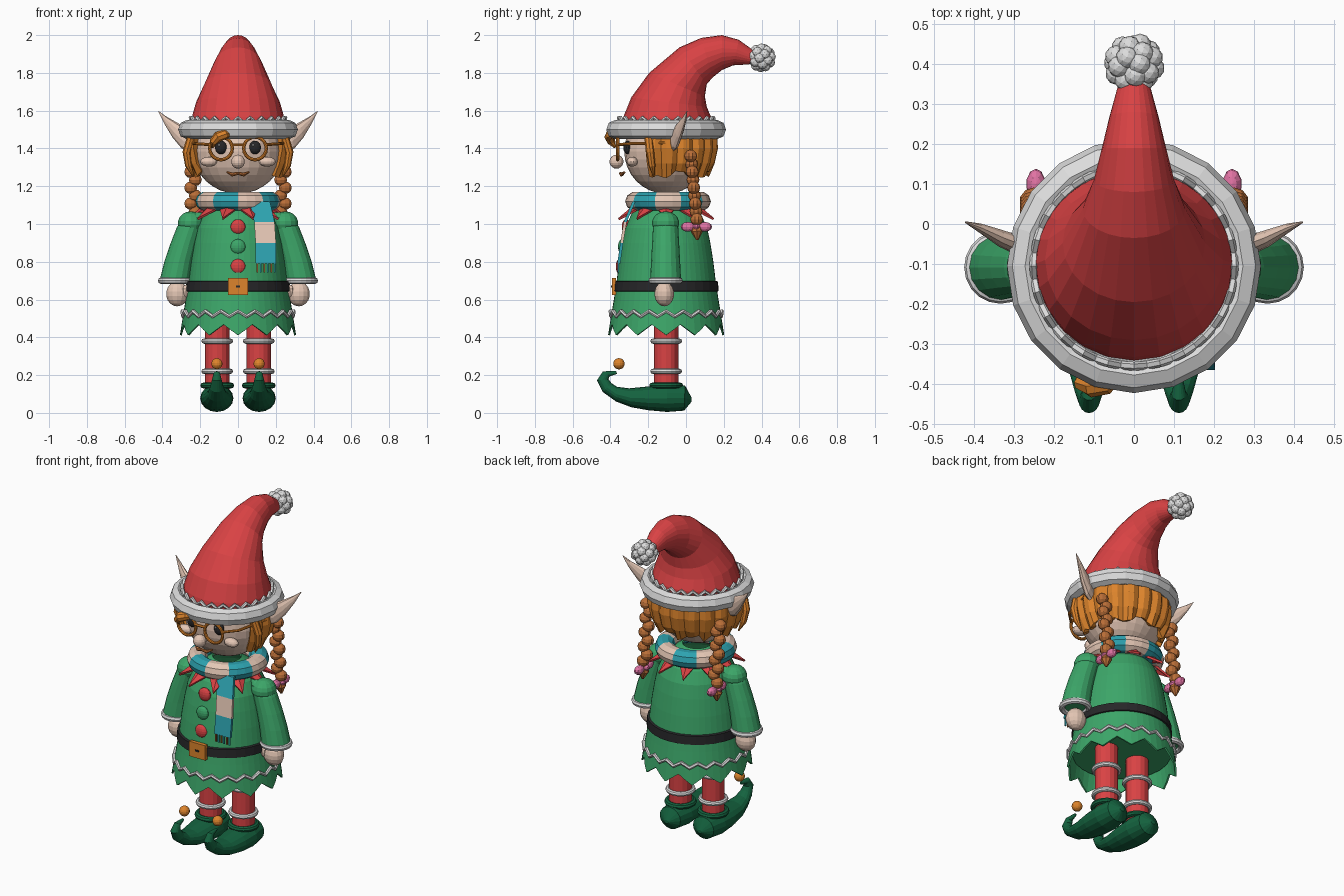
import bpy, bmesh, math, random
from mathutils import Vector as V, Matrix

random.seed(4)
if "Cube" in bpy.data.objects:
    bpy.data.objects.remove(bpy.data.objects["Cube"])
X, Y, Z = V((1, 0, 0)), V((0, 1, 0)), V((0, 0, 1))
TAU = math.tau
CY = -0.105  # body axis


def material(name, *rgb):
    m = bpy.data.materials.new(name)
    m.use_nodes = True
    m.diffuse_color = (*rgb, 1)
    m.node_tree.nodes["Principled BSDF"].inputs["Base Color"].default_value = (*rgb, 1)
    return m


RED = material("red cloth", .70, .055, .058)
GREEN = material("green cloth", .045, .38, .14)
DARK = material("dark green leather", .007, .125, .05)
WHITE = material("white fur", .72, .72, .72)
SKIN = material("skin and cream wool", .78, .57, .46)
GOLD = material("ginger and gold", .72, .23, .025)
BROWN = material("brown hair", .50, .16, .04)
BLACK = material("black", .02, .02, .022)
TEAL = material("teal wool", .026, .36, .43)
PINK = material("pink ribbon", .75, .17, .37)


def finish(name, bm, *mats):
    bmesh.ops.recalc_face_normals(bm, faces=bm.faces)
    me = bpy.data.meshes.new(name)
    bm.to_mesh(me)
    bm.free()
    for m in mats:
        me.materials.append(m)
    ob = bpy.data.objects.new(name, me)
    bpy.context.collection.objects.link(ob)
    return ob


def oval(c, u, v, n=16):
    return [V(c) + u * math.cos(TAU * i / n) + v * math.sin(TAU * i / n) for i in range(n)]


def loft(name, rings, *mats, closed=False, caps=True, wrap=True, rule=lambda i: 0):
    bm = bmesh.new()
    vs = [[bm.verts.new(p) for p in r] for r in rings]
    n, k = len(rings), len(rings[0])
    for i in range(n if closed else n - 1):
        a, b = vs[i], vs[(i + 1) % n]
        for j in range(k if wrap else k - 1):
            f = bm.faces.new((a[j], a[(j + 1) % k], b[(j + 1) % k], b[j]))
            f.material_index = rule(i)
    if caps and wrap and not closed:
        for i, r in ((0, vs[0]), (n - 2, vs[-1])):
            bm.faces.new(r).material_index = rule(i)
    return finish(name, bm, *mats)


def ball(name, c, r, mat, seg=14):
    r = r if isinstance(r, tuple) else (r, r, r)
    bm = bmesh.new()
    bmesh.ops.create_uvsphere(bm, u_segments=seg, v_segments=seg * 2 // 3, radius=1,
                              matrix=Matrix.Translation(c) @ Matrix.Diagonal((*r, 1)))
    return finish(name, bm, mat)


def box(name, c, size, mat):
    bm = bmesh.new()
    bmesh.ops.create_cube(bm, size=1, matrix=Matrix.Translation(c) @ Matrix.Diagonal((*size, 1)))
    return finish(name, bm, mat)


def tube(name, pts, radii, mat, closed=False, ref=Z, n=8):
    pts, rings = [V(p) for p in pts], []
    k = len(pts)
    for i, p in enumerate(pts):
        a = pts[i - 1] if i or closed else p
        b = pts[(i + 1) % k] if i < k - 1 or closed else p
        t = (b - a).normalized()
        u = t.cross(ref).normalized()
        r = radii[i] if isinstance(radii, list) else radii
        rings.append(oval(p, u * r, u.cross(t) * r, n))
    return loft(name, rings, mat, closed=closed)


def around(r, z, n, wave=0.0):
    """Circle about the body axis, alternating up and down by wave."""
    return [(r * math.cos(TAU * i / n), CY + r * math.sin(TAU * i / n),
             z + wave * (-1) ** i) for i in range(n)]


def torus(name, c, R, ru, rz, mats, n=24, m=8, rule=lambda i: 0, start=0.0):
    rings = []
    for i in range(n):
        d = V((math.cos(start + TAU * i / n), math.sin(start + TAU * i / n), 0))
        rings.append(oval(V(c) + d * R, d * ru, Z * rz, m))
    return loft(name, rings, *mats, closed=True, rule=rule)


def spine(name, sections, mat, x=0.0, n=16):
    """Loft through (y, z, y, z, half width) sections in the side plane."""
    rings = []
    for y1, z1, y2, z2, w in sections:
        a, b = V((x, y1, z1)), V((x, y2, z2))
        rings.append(oval((a + b) / 2, (a - b) / 2, X * w, n))
    return loft(name, rings, mat)


# Hat
spine("hat", [(-.345, 1.5, .14, 1.5, .25), (-.332, 1.566, .135, 1.56, .245),
              (-.29, 1.67, .11, 1.62, .222), (-.195, 1.80, .10, 1.675, .178),
              (-.035, 1.935, .11, 1.74, .128), (.08, 1.985, .14, 1.775, .1),
              (.19, 2.0, .19, 1.815, .08), (.28, 1.975, .25, 1.84, .062),
              (.37, 1.91, .335, 1.845, .038)], RED, n=24)
torus("hat_brim", (0, CY, 1.5), .272, .045, .05, [WHITE], n=20)
tube("hat_zigzag", around(.25, 1.55, 48, .013), .011, WHITE, closed=True, n=6)
bm = bmesh.new()
for i in range(26):
    h = 1 - 2 * (i + .5) / 26
    a, q = i * 2.4, math.sqrt(1 - h * h)
    bmesh.ops.create_icosphere(bm, subdivisions=2, radius=.028, matrix=Matrix.Translation(
        V((0, .4, 1.88)) + .05 * V((q * math.cos(a), q * math.sin(a), h))))
finish("hat_pompom", bm, WHITE)

# Head and face
ball("head", (0, CY, 1.385), (.238, .222, .225), SKIN, 24)
ball("nose", (0, -.368, 1.33), .037, SKIN)
tube("mouth", [(-.058, -.325, 1.275), (-.03, -.342, 1.262), (0, -.346, 1.268),
               (.03, -.342, 1.262), (.058, -.325, 1.275)], [.005, .011, .008, .011, .005], BROWN)
loft("glasses_bridge", [oval((x, -.365, 1.42), Y * .008, Z * .008, 6) for x in (-.035, .035)], GOLD)
for s, side in ((1, "left"), (-1, "right")):
    ball(side + "_cheek", (s * .155, -.285, 1.33), (.045, .03, .026), SKIN)
    ball(side + "_eye", (s * .09, -.31, 1.405), (.032, .022, .036), BLACK)
    ball(side + "_eye_glint", (s * .09 - .01, -.331, 1.418), .006, WHITE, 8)
    tube(side + "_glasses_rim", [p for p in oval((s * .09, -.362, 1.4), X * .06, Z * .06, 20)],
         .009, GOLD, closed=True, ref=Y)
    tube(side + "_glasses_arm", [(s * .15, -.36, 1.42), (s * .215, -.3, 1.425), (s * .265, -.1, 1.43)],
         .008, GOLD)
    # Pointed ear
    lean = V((-.25 * s, 0, .97))
    loft(side + "_ear", [oval((s * x, y, z), lean * h, Y * t, 10) for x, y, z, h, t in (
        (.24, -.07, 1.43, .05, .02), (.285, -.055, 1.455, .056, .026), (.335, -.035, 1.497, .042, .022),
        (.385, -.01, 1.55, .02, .012), (.422, .005, 1.597, .002, .002))], SKIN)
    # Temple lock and braid
    tube(side + "_temple_lock", [(s * .245, -.2, 1.47), (s * .272, -.19, 1.38), (s * .262, -.18, 1.31),
                                 (s * .235, -.17, 1.25)], [.022, .022, .018, .004], GOLD, ref=Y)
    for i in range(9):
        ball(f"{side}_braid_{i + 1}", (s * (.238 + .012 * (-1) ** i), .025 + .004 * i, 1.36 - .042 * i),
             (.036, .034, .033), BROWN, 10)
    tube(side + "_braid_end", [(s * .245, .055, 1.0), (s * .247, .057, .96), (s * .25, .06, .915)],
         [.02, .032, .006], BROWN, ref=Y)
    for y in (.01, .1):
        ball(side + "_ribbon_loop", (s * .245, y, .985), (.024, .038, .026), PINK, 10)
    ball(side + "_ribbon_knot", (s * .245, .055, .985), (.034, .022, .022), PINK, 10)

# Hair: ridged shell round the back with a ragged hem, and a curl in front
cols, rows = 37, [(1.255, .22), (1.32, .25), (1.40, .268), (1.49, .262)]
hair = []
hems = [random.uniform(-.014, .03) for _ in range(cols)]
for k, (z, r) in enumerate(rows):
    ring = []
    for j in range(cols):
        a = math.radians(-25 + 230 * j / (cols - 1))
        q = r + (.008 if j % 3 else -.008)
        ring.append(V((q * math.cos(a), CY + q * math.sin(a), z + (hems[j] if k == 0 else 0))))
    hair.append(ring)
shell = loft("back_hair", hair, GOLD, wrap=False)
mod = shell.modifiers.new("thickness", "SOLIDIFY")
mod.thickness, mod.offset = .035, -1
tube("front_curl", [(-.135, -.375, 1.405), (-.13, -.395, 1.435), (-.105, -.405, 1.462),
                    (-.07, -.4, 1.475), (-.03, -.37, 1.48)], [.006, .022, .028, .026, .012], GOLD, ref=Y)

# Tunic with a scalloped hem
N = 48
profile = [(.44, .302), (.51, .292), (.6, .277), (.7, .262), (.8, .25), (.9, .234), (.98, .217),
           (1.05, .185), (1.1, .14), (1.14, .08)]
tunic = [oval((0, CY, z), X * r, Y * r, N) for z, r in profile]
for j, p in enumerate(tunic[0]):
    c = math.cos(TAU * j / 4 / 1.0)
    p.z += -.028 * c
    p.x *= 1 + .018 * c
    p.y = CY + (p.y - CY) * (1 + .018 * c)
tunic_ob = loft("tunic", tunic, GREEN, caps=False)
mod = tunic_ob.modifiers.new("thickness", "SOLIDIFY")
mod.thickness, mod.offset = .01, -1
loft("tunic_lining", [oval((0, CY, z), X * .272, Y * .272, 24) for z in (.52, .53)], GREEN)
tube("hem_zigzag", around(.294, .525, 40, .014), .011, WHITE, closed=True, n=6)
loft("belt", [oval((0, CY, z), X * r, Y * r, 32) for z, r in
              ((.64, .266), (.645, .278), (.695, .274), (.70, .26))], BLACK)
box("buckle", (0, -.382, .67), (.108, .022, .09), GOLD)
box("buckle_pin", (0, -.394, .67), (.022, .006, .01), BLACK)
for z, y, m in ((.985, -.318, RED), (.88, -.338, GREEN), (.775, -.35, RED)):
    ball("button", (0, y, z), (.04, .022, .04), m)

# Pointed collar
bm = bmesh.new()
for i in range(10):
    corner = lambda a, r, z: bm.verts.new((r * math.cos(a), CY + r * math.sin(a), z))
    a, w = TAU * (i + .5) / 10 + TAU / 4, TAU / 20
    l, r, tip = corner(a - w, .17, 1.09), corner(a + w, .17, 1.09), corner(a, .268, 1.03)
    ridge = corner(a, .2, 1.085)
    bm.faces.new((l, ridge, tip))
    bm.faces.new((ridge, r, tip))
collar = finish("collar", bm, RED)
collar.modifiers.new("thickness", "SOLIDIFY").thickness = .012

# Striped scarf
torus("scarf", (0, -.095, 1.12), .172, .055, .052, [TEAL, SKIN], n=30, m=10,
      rule=lambda i: 1 - i // 3 % 2, start=-TAU / 4)
path = [(.115, -.275, 1.12), (.14, -.322, 1.01), (.147, -.34, .9), (.148, -.356, .79)]
loft("scarf_tail", [[V((x + i * .054, y + j * .008, z)) for i, j in ((-1, -1), (1, -1), (1, 1), (-1, 1))]
                    for x, y, z in path], TEAL, SKIN, rule=lambda i: i % 2)
for i in range(6):
    box("scarf_fringe", (.102 + .0185 * i, -.358, .77), (.008, .008, .055), TEAL if i % 2 else BROWN)

# Arms, legs and shoes
for s, side in ((1, "left"), (-1, "right")):
    loft(side + "_sleeve", [oval((s * x, -.108, z), X * r, Y * r) for x, z, r in (
        (.2, 1.06, .03), (.235, 1.035, .058), (.258, .98, .067), (.288, .89, .072), (.313, .8, .077),
        (.333, .70, .082))], GREEN)
    ball(side + "_shoulder", (s * .25, -.108, 1.005), (.07, .072, .062), GREEN)
    torus(side + "_cuff", (s * .333, -.108, .7), .074, .017, .018, [WHITE], n=20)
    ball(side + "_hand", (s * .322, -.115, .63), (.06, .052, .066), SKIN)
    ball(side + "_thumb", (s * .275, -.14, .645), (.022, .022, .034), SKIN, 10)
    loft(side + "_leg", [oval((s * .11, CY, z), X * .064, Y * .064) for z in (.12, .3, .54)], RED)
    for z in (.22, .38):
        torus(side + "_stocking_band", (s * .11, CY, z), .07, .014, .014, [WHITE], n=20)
    torus(side + "_shoe_cuff", (s * .11, CY, .145), .072, .018, .016, [DARK], n=20)
    spine(side + "_shoe", [(.03, .08, .03, .06, .015), (-.005, .145, -.01, .012, .07),
                           (-.10, .15, -.10, .005, .088), (-.2, .14, -.2, .014, .085),
                           (-.3, .13, -.29, .03, .07), (-.365, .138, -.37, .06, .05),
                           (-.395, .158, -.44, .11, .036), (-.41, .178, -.472, .172, .026),
                           (-.405, .193, -.44, .22, .018), (-.365, .206, -.37, .222, .006)],
          DARK, x=s * .112)
    ball(side + "_bell", (s * .112, -.355, .26), .03, GOLD)
